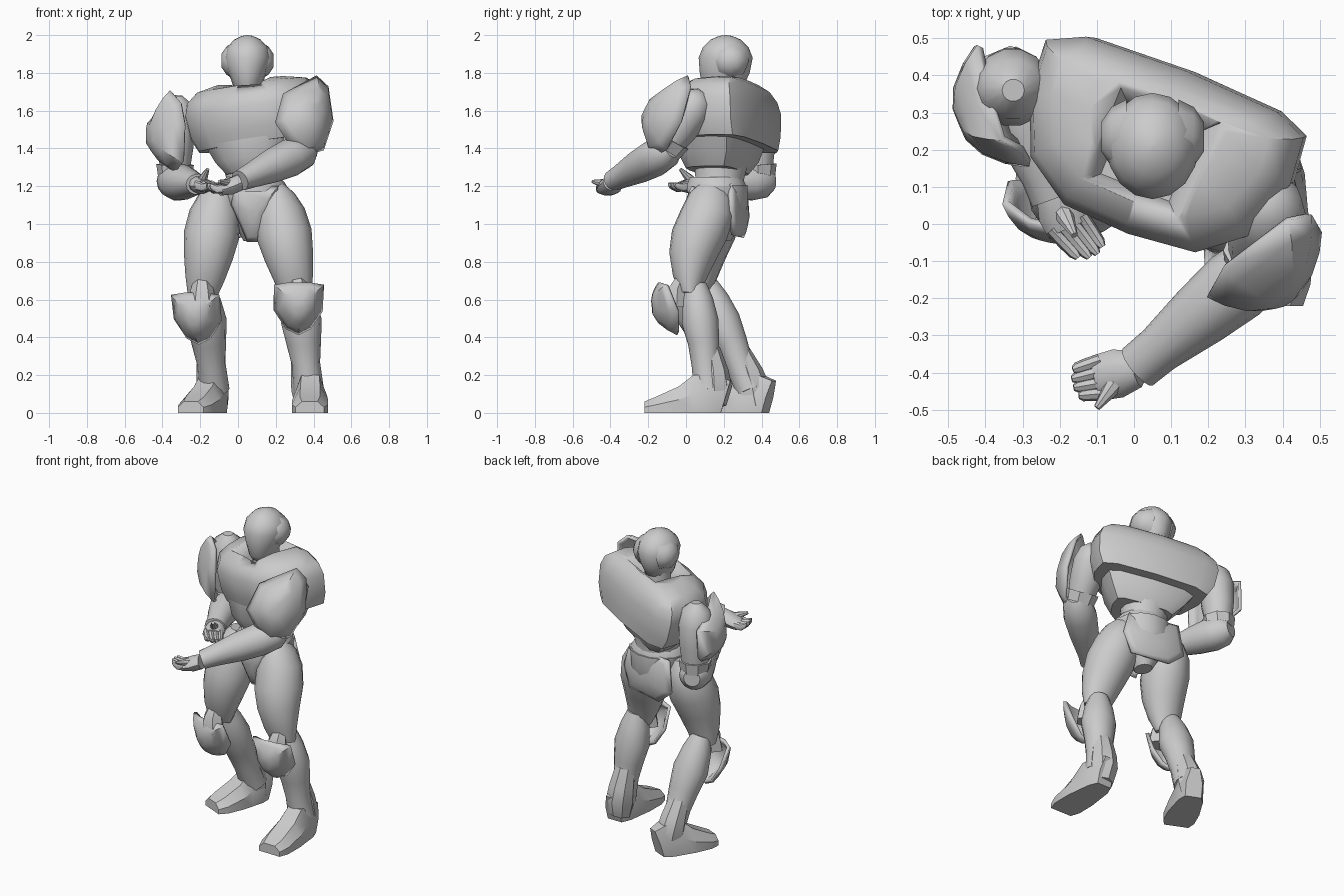
import bpy, bmesh, math
from mathutils import Vector, Matrix

if "Cube" in bpy.data.objects:
    bpy.data.objects.remove(bpy.data.objects["Cube"])

grey = bpy.data.materials.new("plain grey")
grey.diffuse_color = (0.6, 0.6, 0.6, 1)
grey.use_nodes = True
grey.node_tree.nodes["Principled BSDF"].inputs["Base Color"].default_value = grey.diffuse_color


def finish(name, bm, angle=40):
    bmesh.ops.recalc_face_normals(bm, faces=bm.faces)
    me = bpy.data.meshes.new(name)
    bm.to_mesh(me)
    bm.free()
    me.materials.append(grey)
    ob = bpy.data.objects.new(name, me)
    bpy.context.collection.objects.link(ob)
    bpy.ops.object.select_all(action='DESELECT')
    ob.select_set(True)
    bpy.context.view_layer.objects.active = ob
    bpy.ops.object.shade_smooth_by_angle(angle=math.radians(angle))
    return ob


def skin(name, rings, angle=40):
    """Closed loft through rings of points."""
    bm = bmesh.new()
    vs = [[bm.verts.new(p) for p in r] for r in rings]
    n = len(rings[0])
    for a, b in zip(vs, vs[1:]):
        for i in range(n):
            bm.faces.new((a[i], a[(i + 1) % n], b[(i + 1) % n], b[i]))
    bm.faces.new(vs[0])
    bm.faces.new(vs[-1])
    return finish(name, bm, angle)


def limb(name, a, b, rings, front=(0, -1, 0), n=14, angle=40):
    """Oval loft from a to b; rings are (t, side radius, front radius, front shift)."""
    a, b = Vector(a), Vector(b)
    w = (b - a).normalized()
    f = Vector(front)
    f = (f - w * f.dot(w)).normalized()
    s = w.cross(f)
    out = []
    for t, ru, rv, sh in rings:
        c = a.lerp(b, t) + f * sh
        out.append([c + s * ru * math.cos(k * math.tau / n) + f * rv * math.sin(k * math.tau / n)
                    for k in range(n)])
    return skin(name, out, angle)


def plate(name, c, u, nrm, outline, bulge, thick=0.02):
    """Domed armour shell facing nrm; outline points are (across, up, optional lift)."""
    u, nrm, c = Vector(u).normalized(), Vector(nrm), Vector(c)
    nrm = (nrm - u * nrm.dot(u)).normalized()
    v = nrm.cross(u)
    if v.z < 0:
        v = -v
    bm = bmesh.new()
    n = len(outline)
    loops = [[bm.verts.new(c + u * p[0] * r + v * p[1] * r
                           + nrm * (bulge * (1 - r ** 2.4) + (p[2] if len(p) > 2 else 0) * r ** 2.4))
              for p in outline] for r in (1, 0.82, 0.55, 0.25)]
    for a, b in zip(loops, loops[1:]):
        for i in range(n):
            bm.faces.new((a[i], a[(i + 1) % n], b[(i + 1) % n], b[i]))
    bm.faces.new(loops[-1])
    ob = finish(name, bm)
    m = ob.modifiers.new("thickness", 'SOLIDIFY')
    m.thickness, m.offset = thick, 0
    return ob


# Torso: wide-backed plan turned and leaned about its centre
twist = Matrix.Translation((0.08, 0.21, 1.55)) @ Matrix.Rotation(math.radians(-20), 4, 'Z') \
    @ Matrix.Rotation(math.radians(-8.5), 4, 'Y')
plan = [(-.19, -.24), (0, -.255), (.19, -.24), (.31, -.15), (.37, .02), (.36, .15), (.27, .19),
        (0, .21), (-.29, .205), (-.39, .16), (-.385, .02), (-.32, -.15)]


def torso(name, rings, angle):
    return skin(name, [[twist @ Vector((x * su, y * sw + oy, z - 1.55)) for x, y in plan]
                       for z, su, sw, oy in rings], angle)


chest = torso("chest_shell", [(1.425, .88, .93, .02), (1.5, .97, .98, .01), (1.62, 1, 1, 0),
                              (1.685, .95, .9, 0), (1.735, .8, .7, .01), (1.758, .5, .5, .02)], 35)
torso("ribs", [(1.28, .46, .62, -.03), (1.35, .6, .78, -.025), (1.46, .76, .82, -.015)], 40)
# sunken collar with sloping walls
turn = Matrix.Translation((0.04, 0.19, 1.72)) @ Matrix.Rotation(math.radians(-22), 4, 'Z')
cut = bmesh.new()
bmesh.ops.create_cone(cut, cap_ends=True, segments=4, radius1=.14, radius2=.23, depth=.2,
                      matrix=turn @ Matrix.Rotation(math.radians(45), 4, 'Z'))
cutter = finish("collar_cutter", cut)
cutter.hide_render = True
cutter.hide_set(True)
bo = chest.modifiers.new("collar", 'BOOLEAN')
bo.object, bo.operation, bo.solver = cutter, 'DIFFERENCE', 'EXACT'

# Head and neck
limb("neck", (.05, .22, 1.58), (.05, .22, 1.78), [(0, .085, .085, 0), (1, .075, .08, 0)])
limb("head", (.05, .21, 1.7), (.05, .21, 2.0),
     [(0, .055, .075, .03), (.1, .075, .11, .015), (.33, .1, .132, .005), (.6, .124, .143, 0),
      (.78, .11, .122, 0), (.92, .07, .08, 0), (.985, .03, .035, 0), (1, .005, .005, 0)], n=16, angle=60)
for s in (-1, 1):
    limb("ear_guard", (.05 + s * .07, .235, 1.865), (.05 + s * .138, .235, 1.865),
         [(0, .1, .1, 0), (.6, .08, .075, 0), (1, .04, .035, 0)], front=(0, 0, 1), n=8, angle=60)

# Waist and pelvis
limb("abdomen", (.08, .17, 1.14), (.07, .19, 1.4), [(0, .16, .15, 0), (.35, .135, .13, 0), (1, .17, .16, 0)])
limb("belt", (.08, .16, 1.17), (.08, .16, 1.25), [(0, .18, .16, 0), (.5, .175, .16, 0), (1, .14, .14, 0)])
limb("pelvis", (.08, .17, 1.2), (.08, .18, .91),
     [(0, .18, .16, 0), (.35, .17, .16, 0), (.7, .1, .12, 0), (1, .05, .06, 0)])
plate("groin_plate", (.08, .06, 1.06), (1, 0, 0), (0, -1, -.15),
      [(-.09, .14), (.13, .14), (.11, .04), (.05, -.15), (-.03, -.15), (-.11, .05)], .05)
plate("rear_plate", (.08, .27, 1.07), (1, -.2, 0), (.2, 1, .05),
      [(-.17, .14), (.16, .14), (.2, 0), (.15, -.13), (-.1, -.14), (-.2, -.06)], .045)

# Legs: hip, knee, shin bottom, heel, toe, knee-plate centre and facing
legs = {
    "right": ((-.1, .17, 1.2), (-.19, .09, .62), (-.125, .34, .12), (-.105, .42), (-.25, .09),
              (-.21, .085, .52), (-.25, -1, -.1)),
    "left": ((.19, .14, 1.2), (.315, .03, .62), (.375, .12, .12), (.385, .185), (.38, -.22),
             (.32, -.05, .57), (.05, -1, -.05)),
}
knee_outline = [(-.125, .11, .05), (-.05, .12, .08), (.05, .12, .08), (.125, .11, .05), (.12, -.03),
                (.06, -.12), (0, -.15), (-.06, -.12), (-.125, -.02)]
for side, (hip, knee, ank, heel, toe, kc, kn) in legs.items():
    limb(side + "_thigh", hip, knee, [(0, .055, .07, 0), (.1, .1, .115, 0), (.25, .135, .14, 0),
                                      (.45, .147, .147, .02), (.65, .13, .125, .035), (.85, .104, .088, .03),
                                      (1, .078, .055, .01)], n=16)
    k = Vector(knee)
    limb(side + "_shin", k + Vector((0, .02, .06)), ank,
         [(0, .06, .06, 0), (.15, .088, .085, 0), (.35, .108, .1, 0), (.55, .092, .085, -.005),
          (.75, .075, .075, 0), (1, .08, .08, 0)])
    plate(side + "_knee_plate", kc, Vector((-kn[1], kn[0], 0)), kn, knee_outline, .125)
    limb(side + "_knee_cap", k + Vector((0, -.05, -.06)), k + Vector((0, -.05, .1)),
         [(0, .08, .06, .03), (.6, .06, .06, .025), (1, .04, .035, 0)], n=6)
    # pointed heel cuff around the ankle
    a = Vector(ank)
    d = (k - a).normalized()
    limb(side + "_ankle_cuff", a + d * .22 + Vector((0, .02, 0)), a + Vector((0, .03, -.09)),
         [(0, .065, .055, -.025), (.4, .08, .08, -.025), (.7, .085, .095, -.015), (1, .07, .065, 0)],
         n=8, angle=30)
    # wedge foot: distance along the sole, half width, height
    h, t = Vector((*heel, 0)), Vector((*toe, 0))
    f = (t - h).normalized()
    s = f.cross(Vector((0, 0, 1)))
    prof = []
    for q, w, z in ((0, .05, .17), (.15, .075, .2), (.36, .085, .2), (.55, .095, .14), (.85, .095, .085),
                    (1, .075, .06)):
        c = h.lerp(t, q)
        prof.append([c + s * x * w + Vector((0, 0, y * z)) - f * y * .05 * max(0, 1 - q * 3)
                     for x, y in ((-1, 0), (-1, .5), (-.55, 1), (.55, 1), (1, .5), (1, 0))])
    skin(side + "_foot", prof, 25)

# Arms: shoulder, elbow, wrist
arms = {"right": ((-.325, .36, 1.68), (-.335, .385, 1.225), (-.215, .07, 1.21)),
        "left": ((.37, .09, 1.7), (.33, -.12, 1.375), (.01, -.385, 1.23))}
for side, (sh, el, wr) in arms.items():
    limb(side + "_upper_arm", sh, el, [(0, .03, .03, 0), (.1, .085, .08, 0), (.3, .105, .105, 0),
                                       (.6, .095, .1, 0), (.85, .08, .08, 0), (1, .07, .07, 0)])
    e, w = Vector(el), Vector(wr)
    back = e + (e - w).normalized() * .08
    limb(side + "_forearm", back, wr, [(0, .05, .05, 0), (.1, .088, .088, 0), (.3, .1, .1, 0),
                                       (.55, .088, .09, 0), (.85, .066, .066, 0), (1, .064, .055, 0)],
         front=(0, 0, 1))
    up = (Vector(sh) - e).normalized()
    limb(side + "_elbow_cuff", e + up * .02, e + up * .09, [(0, .088, .088, 0), (1, .1, .1, 0)], n=8)

plate("left_shoulder_plate", (.345, -.1, 1.56), (.8, .53, .25), (.5, -.8, .3),
      [(.17, .19), (.21, .12), (.16, -.06), (.04, -.19), (-.08, -.19), (-.14, -.1), (-.17, .02), (-.06, .15)], .12)
plate("right_shoulder_plate", (-.35, .32, 1.48), (-.4, .92, 0), (-.92, -.4, .05),
      [(-.08, .22, .05), (.03, .13, .03), (.17, .08), (.17, -.1), (.05, -.17), (-.08, -.2), (-.17, -.15),
       (-.17, .05), (-.13, .16, .01)], .125)

# Hands: palm, four fingers and a thumb
hands = {"left": ((.01, -.39, 1.22), (-.1, -.415, 1.185), (-.17, -.43, 1.2), (-.1, -.495, 1.225)),
         "right": ((-.215, .08, 1.21), (-.175, -.01, 1.205), (-.105, -.09, 1.2), (-.16, -.03, 1.29))}
for side, (wr, kn, tip, thumb) in hands.items():
    wr, kn, tip = Vector(wr), Vector(kn), Vector(tip)
    limb(side + "_palm", wr, kn, [(0, .05, .045, 0), (.5, .066, .045, -.005), (1, .062, .032, -.005)],
         front=(0, 0, 1), n=10)
    across = (kn - wr).cross(Vector((0, 0, 1))).normalized()
    for i in range(4):
        o = across * (i - 1.5) * .03
        limb(f"{side}_finger_{i + 1}", kn + o - (kn - wr) * .15, tip + o * .8 - (tip - kn) * .12 * abs(i - 1.5),
             [(0, .018, .026, 0), (.5, .018, .024, -.01), (.85, .016, .018, 0), (1, .009, .01, .008)],
             front=(0, 0, 1), n=8)
    limb(side + "_thumb", wr.lerp(kn, .35), thumb, [(0, .03, .03, 0), (.5, .022, .022, 0), (1, .009, .009, 0)],
         front=(0, .3, 1), n=8)
